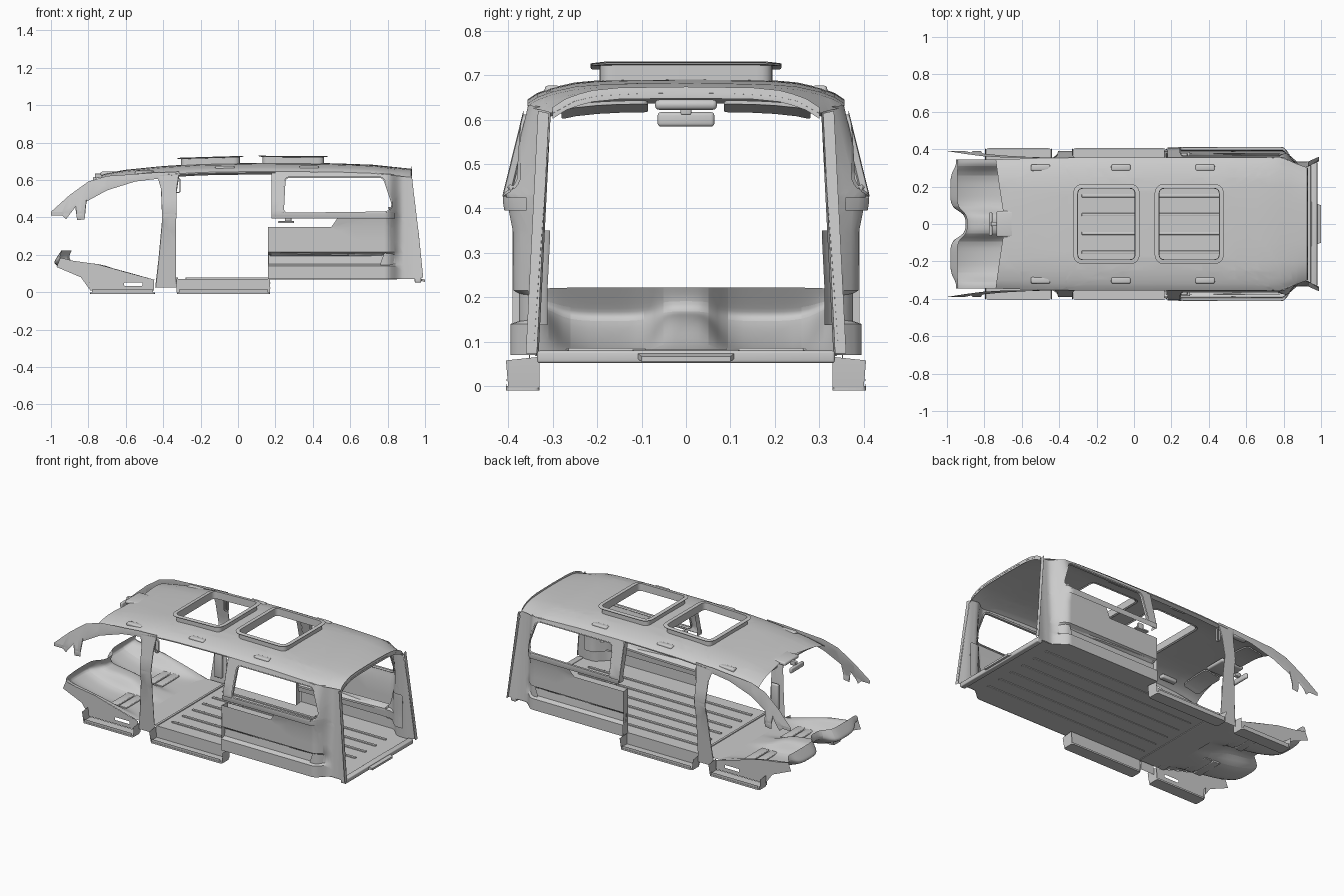
import bpy, bmesh
from math import radians
from mathutils import Vector

if "Cube" in bpy.data.objects:
    bpy.data.objects.remove(bpy.data.objects["Cube"])


def lerp(table, t):
    if t <= table[0][0]:
        return table[0][1]
    for (a, p), (b, q) in zip(table, table[1:]):
        if t <= b:
            return p + (q - p) * (t - a) / (b - a)
    return table[-1][1]


def finish(name, bm, mirror=False, subsurf=0):
    me = bpy.data.meshes.new(name)
    bm.to_mesh(me)
    bm.free()
    me.shade_smooth()
    me.set_sharp_from_angle(angle=radians(32))
    ob = bpy.data.objects.new(name, me)
    bpy.context.collection.objects.link(ob)
    if mirror:
        m = ob.modifiers.new("mirror", 'MIRROR')
        m.use_axis = (False, True, False)
    if subsurf:
        ob.modifiers.new("smooth", 'SUBSURF').levels = subsurf
        ob.modifiers["smooth"].render_levels = subsurf
    return ob


def rounded(pts, r, n=5):
    out = []
    for i, p in enumerate(pts):
        p, a, b = Vector(p), Vector(pts[i - 1]), Vector(pts[(i + 1) % len(pts)])
        s, e = p + (a - p).normalized() * r, p + (b - p).normalized() * r
        for k in range(n + 1):
            t = k / n
            out.append(tuple(s * (1 - t) ** 2 + p * 2 * t * (1 - t) + e * t * t))
    return out


def rect(x0, x1, y0, y1):
    return [(x0, y0), (x1, y0), (x1, y1), (x0, y1)]


def panel(name, loops, fn, us=(), vs=(), thick=0, mirror=True):
    """Flat outline with holes, sliced along us / vs, then bent by fn."""
    bm = bmesh.new()
    for loop in loops:
        v = [bm.verts.new((p[0], p[1], 0)) for p in loop]
        for i in range(len(v)):
            bm.edges.new((v[i - 1], v[i]))
    bmesh.ops.triangle_fill(bm, use_beauty=True, edges=bm.edges[:], normal=(0, 0, 1))
    for vals, no in ((us, (1, 0, 0)), (vs, (0, 1, 0))):
        for c in vals:
            bmesh.ops.bisect_plane(bm, geom=bm.verts[:] + bm.edges[:] + bm.faces[:],
                                   plane_co=Vector(no) * c, plane_no=no)
    for v in bm.verts:
        v.co = fn(v.co.x, v.co.y)
    if thick:
        bmesh.ops.solidify(bm, geom=bm.faces[:], thickness=thick)
    return finish(name, bm, mirror)


def ring(name, outline, steps, fn, mirror=False):
    """Frame swept round an outline; steps are (outward offset, height)."""
    bm = bmesh.new()
    n, rows = len(outline), []
    for d, h in steps:
        row = []
        for i, p in enumerate(outline):
            t = Vector(outline[(i + 1) % n]) - Vector(outline[i - 1])
            nrm = Vector((t.y, -t.x)).normalized() * d
            row.append(bm.verts.new(fn(p[0] + nrm.x, p[1] + nrm.y, h)))
        rows.append(row)
    for a, b in zip(rows, rows[1:]):
        for i in range(n):
            bm.faces.new((a[i - 1], a[i], b[i], b[i - 1]))
    return finish(name, bm, mirror)


def box(name, x, y, z, bevel=0.0, mirror=False):
    bm = bmesh.new()
    bmesh.ops.create_cube(bm, size=1)
    for v in bm.verts:
        v.co = [(r[0] + r[1]) / 2 + c * (r[1] - r[0]) for c, r in zip(v.co, (x, y, z))]
    if bevel:
        bmesh.ops.bevel(bm, geom=bm.edges[:], offset=bevel, segments=3, affect='EDGES', profile=0.5)
    return finish(name, bm, mirror)


# Body surface definitions
ROOF = [(-.74, .63), (-.6, .655), (-.4, .675), (-.2, .687), (.1, .692), (.5, .69), (.72, .682), (.93, .66)]
WIDTH = [(-.74, .345), (-.4, .355), (.78, .357), (.87, .322), (.93, .30)]
SIDE = [(.07, .395), (.14, .395), (.15, .365), (.2, .36), (.215, .388), (.35, .39), (.4, .4), (.43, .405), (.645, .352)]
PILLAR = [(.05, .35), (.35, .375), (.43, .39), (.645, .352)]
DROP = [(0, 0), (.5, .002), (.7, .008), (.85, .02), (.94, .032), (1, .046)]


def roof_pt(x, y, h=0):
    return (x, y, lerp(ROOF, x) - lerp(DROP, abs(y) / lerp(WIDTH, x)) + h)


def side_pt(x, z, h=0):
    inner = .303 + .05 * (.645 - z) + max(0, x - .93) * .2
    s = min(1, max(0, (x - .79) / .09))
    s = s * s * (3 - 2 * s)
    return (x, lerp(SIDE, z) * (1 - s) + inner * s + h, z)


def pillar_pt(x, z):
    return (x, lerp(PILLAR, z), z)


grid_x = [i * .06 - .96 for i in range(33)]
taper_x = [.79 + i * .015 for i in range(14)]

# Headliner with two roof openings
half = [(-.70, .0), (-.70, .07), (-.72, .2), (-.74, .345), (-.4, .355), (.78, .357), (.83, .34), (.87, .322), (.93, .30)]
holes = [rounded(rect(x0, x1, -.195, .195), .035) for x0, x1 in ((-.305, .01), (.13, .46))]
panel("headliner", [half + [(x, -y) for x, y in half[:0:-1]]] + holes, roof_pt,
      grid_x, [s * y for s in (1, -1) for y in (.1, .2, .25, .3, .32, .335)] + [0], mirror=False)
for i, h in enumerate(holes):
    ring(f"roof_hatch_frame_{i}", h, [(.006, -.005), (0, 0), (0, .034), (.018, .036), (.02, .04),
                                      (-.004, .041), (-.006, -.004), (0, -.006)], roof_pt)

# Door header lips under the roof edge
panel("door_header", [rect(-.42, .2, .625, .65)], lambda x, z: (x, .352 - (.65 - z) * .9 + .004, lerp(ROOF, x) - .046 - (.65 - z) * .4),
      grid_x, thick=.006)

# Rear side trims with window opening
window = rounded([(.245, .425), (.8, .432), (.825, .46), (.775, .612), (.255, .612)], .025)
panel("rear_side_trim",
      [[(.16, .07), (.95, .07), (.99, .08), (.968, .3), (.93, .614), (.83, .63), (.75, .636), (.5, .644), (.18, .645),
        (.178, .4), (.54, .408), (.5, .35), (.16, .35)], window],
      side_pt, grid_x + taper_x, [.14, .15, .2, .215, .27, .35, .4, .43, .5, .57])
ring("window_surround", window, [(.012, -.006), (.008, -.012), (0, -.008), (0, .006), (.008, .008)], side_pt, True)
panel("trim_front_flange", [rect(.335, .39, .07, .35)], lambda y, z: (.16 + (.39 - y) * .1, y, z))
panel("centre_pillar_flange", [rect(.325, .4, .4, .645)],
      lambda y, z: (.178, lerp(SIDE, z) - (.4 - y) * .5, z), vs=(.43, .5))
panel("waist_rail", [rect(.178, .84, .405, .425)], lambda x, z: side_pt(x, z, .008), grid_x + taper_x, thick=.01)
panel("armrest_band", [rounded([(.17, .195), (.77, .205), (.79, .232), (.17, .222)], .006)],
      lambda x, z: side_pt(x, z, -.012), grid_x, thick=.012)
panel("side_pocket", [rounded([(.76, .15), (.925, .15), (.925, .35), (.83, .35)], .012)],
      lambda x, z: side_pt(x, max(.22, z), -.012)[:2] + (z,), taper_x, [.22, .28], thick=.012)
panel("side_diagonal_moulding", [[(.45, .235), (.47, .235), (.57, .405), (.55, .405)]],
      lambda x, z: side_pt(x, z, -.004), vs=(.35, .4), thick=.008)

# Rear frame flange, flaring behind the trims
panel("rear_pillar_frame", [[(.0, .08), (.025, .08), (.025, .62), (.0, .614)]],
      lambda u, z: (.99 - .06 * (z - .08) / .54, side_pt(.95, z)[1] + u, z), vs=(.2, .3, .4, .5), thick=.006)
panel("rear_header", [rect(-.30, .30, 0, .02)],
      lambda y, h: (.93 - h * .2, y, roof_pt(.93, y)[2] + h - .006),
      [i * .03 for i in range(-9, 10)], thick=.006, mirror=False)

# Windscreen pillars and door pillars
panel("front_pillar",
      [[(-1, .43), (-.9, .52), (-.8, .592), (-.7, .622), (-.55, .632), (-.42, .642), (-.42, .628), (-.55, .612), (-.7, .565),
        (-.81, .505), (-.82, .41), (-.86, .405), (-.87, .475), (-.92, .41), (-.94, .43)]],
      pillar_pt, grid_x, [.43], thick=.02)
panel("door_pillar",
      [[(-.44, .05), (-.33, .05), (-.332, .3), (-.328, .56), (-.315, .645), (-.43, .64), (-.412, .58), (-.405, .4), (-.425, .18)]],
      pillar_pt, (-.4, -.36), [.1, .2, .35, .43, .5, .6], thick=.025)
box("belt_cover", (-.4, -.35), (.335, .355), (.1, .26), .006, True)
ring("pillar_grab_handle", rounded(rect(-.335, -.308, .53, .612), .012),
     [(.0, 0), (.0, .014), (-.006, .014), (-.006, 0), (0, 0)], lambda x, z, h: (x, .335 + h, z), True)

# Load floor with long ribs and rear threshold
panel("load_floor", [[(-.5, 0), (.96, 0), (.96, .335), (.87, .335), (.8, .395), (.16, .395), (.16, .34), (-.5, .34)]],
      lambda x, y: (x, y, .072))
for i, y in enumerate((.05, .15, .25)):
    box(f"floor_rib_{i}", (-.28, .85), (y - .008, y + .008), (.068, .079), .003, True)
box("floor_seam", (-.335, -.32), (-.34, .34), (.068, .078), .003)
box("rear_sill", (.945, .98), (-.335, .335), (.052, .08), .006)
panel("sill_plate", [[(.95, -.12), (1, -.1), (1, .1), (.95, .12)]],
      lambda x, y: (x, y, .082 - (x - .95) * .3), thick=.012, mirror=False)

# Cab floor with tunnel, footwells and toe board
tunnel = [(-.48, .073), (-.6, .09), (-.7, .15), (-.85, .16), (-.895, .165), (-.905, .19), (-.89, .222)]
foot = [(-.48, .072), (-.6, .073), (-.78, .08), (-.9, .11), (-.99, .15), (-.98, .17), (-.945, .222)]
kick = [(-.44, .065), (-.6, .11), (-.75, .15), (-.88, .168), (-.945, .175), (-.955, .19), (-.94, .22)]
bm = bmesh.new()
rows = [[bm.verts.new((x, y, z)) for x, z in prof] for y, prof in
        ((0, tunnel), (.055, tunnel), (.085, foot), (.17, foot), (.27, foot), (.31, kick), (.345, kick))]
for a, b in zip(rows, rows[1:]):
    for i in range(6):
        bm.faces.new((a[i], a[i + 1], b[i + 1], b[i]))
finish("cab_floor", bm, True, 2)
panel("cab_side_wall", [[(-.45, .01), (-.79, .01), (-.84, .08), (-.97, .135), (-.95, .185), (-.88, .168), (-.75, .15),
                         (-.6, .108), (-.45, .068)], rounded(rect(-.61, -.51, .034, .052), .006)],
      lambda x, z: (x, .345, z))
for s, x in enumerate((-.7, -.64)):
    box(f"foot_rest_{s}", (x, x + .05), (.09, .265), (.074, .086), .004, True)

# Entry steps: trays with inner wall, ends and outer lip
for nm, x0, x1 in (("front_step", -.79, -.445), ("side_step", -.325, .17)):
    panel(nm + "_tread", [rounded(rect(x0, x1, .33, .405), .012)], lambda x, y: (x, y, .0), thick=.01)
    panel(nm + "_lip", [rect(x0 + .01, x1 - .01, 0, .016)], lambda x, z: (x, .403 + z * .1, z), thick=.004)
    for e, x in enumerate((x0, x1)):
        sx = (-.1, .1)[e]
        panel(f"{nm}_end_{e}", [[(.33, 0), (.4, 0), (.405, .058), (.33, .066)]],
              lambda y, z: (x + sx * z, y, z), thick=.004)
panel("side_step_wall", [rect(-.33, .17, 0, .072)], lambda x, z: (x, .34, z))

# Ceiling grab handles
for i, x in enumerate((-.5, -.07, .38)):
    y = .302
    zc = roof_pt(x, y)[2]
    box(f"ceiling_handle_{i}", (x - .052, x + .052), (y - .018, y + .016), (zc - .018, zc + .006), .008, True)

# Overhead console, visors and mirror
box("overhead_console", (-.735, -.58), (-.07, .07), (.622, .645), .01)
panel("sun_visor", [rounded(rect(-.7, -.59, .085, .28), .02)],
      lambda x, y: (x, y, roof_pt(x, y)[2] - .012), (-.65,), (.15, .2, .25), thick=.008)
box("mirror", (-.775, -.757), (-.064, .064), (.584, .617), .008)
box("mirror_stem", (-.765, -.725), (-.012, .012), (.61, .635), .004)

# Seat belt anchors above the lower trim
box("belt_anchor", (.215, .3), (.355, .385), (.37, .38), .003, True)
box("belt_anchor_post", (.25, .285), (.365, .38), (.375, .41), .003, True)
